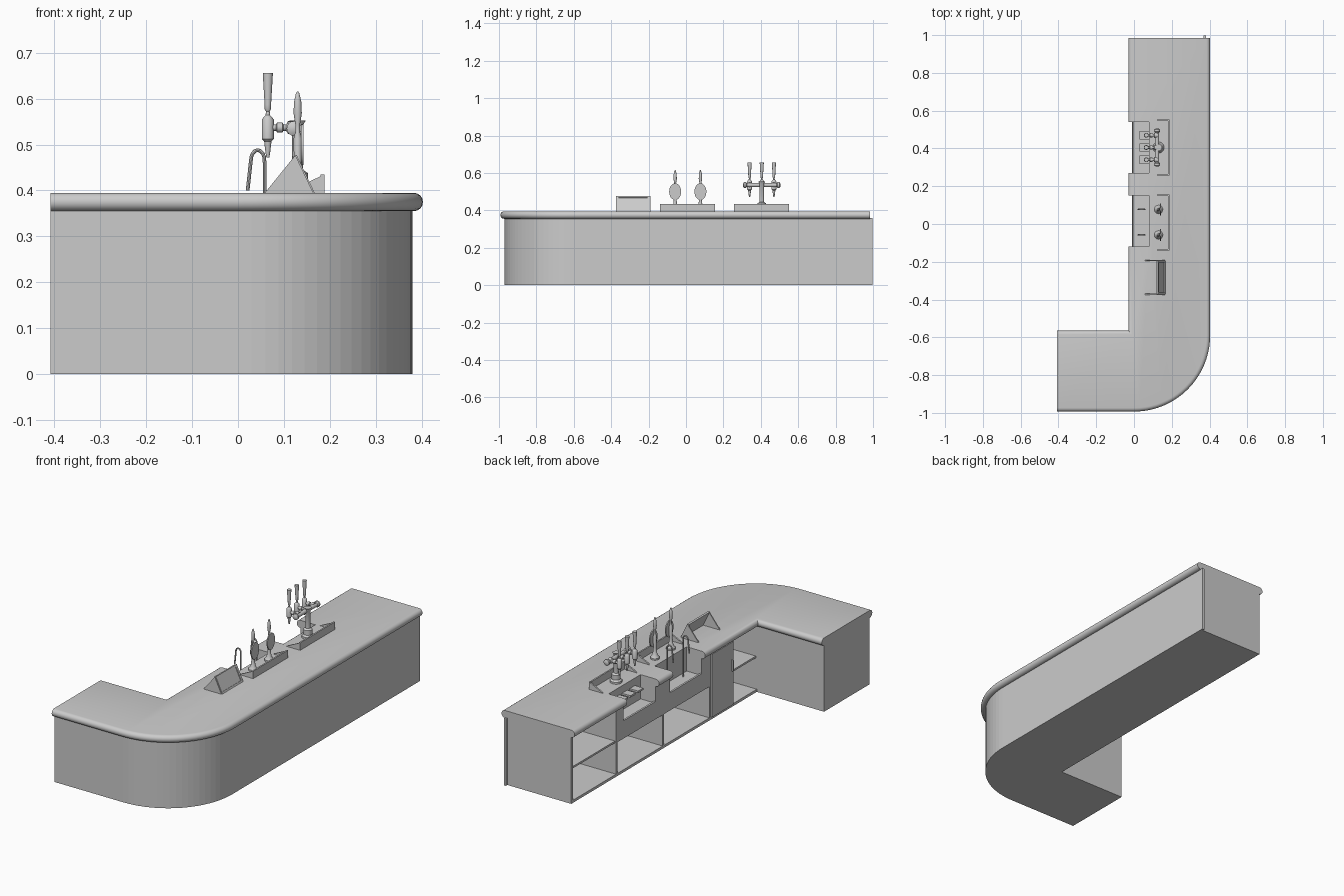
import bpy, bmesh, math
from mathutils import Matrix, Vector

if "Cube" in bpy.data.objects:
    bpy.data.objects.remove(bpy.data.objects["Cube"])

grey = bpy.data.materials.new("plain_grey")
grey.diffuse_color = (0.6, 0.6, 0.6, 1)
grey.use_nodes = True
grey.node_tree.nodes["Principled BSDF"].inputs["Base Color"].default_value = grey.diffuse_color


def finish(name, bm, smooth=False):
    bmesh.ops.recalc_face_normals(bm, faces=bm.faces)
    me = bpy.data.meshes.new(name)
    bm.to_mesh(me)
    bm.free()
    me.materials.append(grey)
    ob = bpy.data.objects.new(name, me)
    bpy.context.collection.objects.link(ob)
    if smooth:
        bpy.ops.object.select_all(action='DESELECT')
        ob.select_set(True)
        bpy.context.view_layer.objects.active = ob
        bpy.ops.object.shade_smooth_by_angle(angle=math.radians(35))
    return ob


def layers(name, rings, smooth=False):
    """Bridge stacked rings of points and cap both ends."""
    bm = bmesh.new()
    vs = [[bm.verts.new(p) for p in r] for r in rings]
    n = len(vs[0])
    for a, b in zip(vs, vs[1:]):
        for i in range(n):
            j = (i + 1) % n
            bm.faces.new((a[i], a[j], b[j], b[i]))
    bm.faces.new(vs[0][::-1])
    bm.faces.new(vs[-1])
    return finish(name, bm, smooth)


def box(name, x0, x1, y0, y1, z0, z1):
    pts = [(x0, y0), (x1, y0), (x1, y1), (x0, y1)]
    return layers(name, [[(x, y, z) for x, y in pts] for z in (z0, z1)])


def prism_y(name, pts, y0, y1):
    return layers(name, [[(x, y, z) for x, z in pts] for y in (y0, y1)])


def lathe(name, origin, prof, axis='Z', n=16, sx=1, sy=1):
    """Turn (radius, height) points about an axis through origin."""
    rot = {'Z': Matrix(), 'X': Matrix.Rotation(math.pi / 2, 4, 'Y'),
           'Y': Matrix.Rotation(-math.pi / 2, 4, 'X')}[axis]
    rings = [[Vector(origin) + rot @ Vector((sx * r * math.cos(t), sy * r * math.sin(t), h))
              for t in (2 * math.pi * i / n for i in range(n))] for r, h in prof]
    return layers(name, rings, True)


def tube(name, path, r, n=8):
    """Round pipe along a path lying in the XZ plane."""
    rings = []
    for i, p in enumerate(path):
        d = (Vector(path[min(i + 1, len(path) - 1)]) - Vector(path[max(i - 1, 0)])).normalized()
        u, v = Vector((0, 1, 0)), d.cross(Vector((0, 1, 0)))
        rings.append([Vector(p) + r * (math.cos(t) * u + math.sin(t) * v)
                      for t in (2 * math.pi * k / n for k in range(n))])
    return layers(name, rings, True)


CY = -0.59  # centre of the rounded outer corner


def outer(r, yend, n=20):
    arc = [(r * math.sin(a), CY - r * math.cos(a)) for a in (math.pi / 2 * i / n for i in range(n + 1))]
    return [(-0.408, CY - r)] + arc + [(r, yend)]


# countertop with half-round edges
rings = []
for k in range(9):
    a = -math.pi / 2 + math.pi * k / 8
    d = 0.02 * math.cos(a)
    pts = outer(0.383 + d, 0.985) + [(-0.01 - d, 0.985), (-0.01 - d, -0.585 + d), (-0.408, -0.585 + d)]
    rings.append([(x, y, 0.375 + 0.02 * math.sin(a)) for x, y in pts])
top = layers("countertop", rings, True)

SINKS = [(0.27, 0.54), (-0.12, 0.15)]
for y0, y1 in SINKS:
    cut = box("sink_cutter", -0.1, 0.08, y0, y1, 0.3, 0.45)
    cut.hide_render = True
    m = top.modifiers.new("sink_notch", 'BOOLEAN')
    m.operation = 'DIFFERENCE'
    m.solver = 'EXACT'
    m.object = cut
    bpy.context.view_layer.objects.active = top
    bpy.ops.object.modifier_apply(modifier=m.name)
    bpy.data.objects.remove(cut)

# curved outer skin and floor
skin = outer(0.38, 0.997) + outer(0.368, 0.997)[::-1]
layers("front_skin", [[(x, y, z) for x, y in skin] for z in (0, 0.358)])
floor = outer(0.375, 0.985) + [(-0.01, 0.985), (-0.01, -0.585), (-0.408, -0.585)]
layers("base_floor", [[(x, y, z) for x, y in floor] for z in (0, 0.014)])

# cabinet panels
box("end_panel", -0.01, 0.37, 0.97, 0.985, 0, 0.356)
box("return_inner_panel", -0.408, 0.37, -0.597, -0.585, 0, 0.356)
box("return_end_panel", -0.408, -0.396, -0.965, -0.585, 0, 0.356)
for y in (0.6, 0.205, -0.19, -0.38):
    box("divider", -0.01, 0.37, y - 0.006, y + 0.006, 0.01, 0.356)
box("shelf_left", -0.004, 0.37, 0.6, 0.975, 0.18, 0.19)
box("shelf_right", -0.004, 0.37, -0.59, -0.38, 0.18, 0.19)
box("cupboard_door", -0.018, -0.008, -0.375, -0.195, 0.015, 0.352)
box("door_handle", -0.028, -0.018, -0.365, -0.358, 0.2, 0.26)

# sinks with apron panels
for (y0, y1), (a, b) in zip(SINKS, [(0.205, 0.6), (-0.19, 0.205)]):
    box("apron", -0.009, 0.001, a, b, 0.18, 0.275)
    box("apron_side", -0.009, 0.001, a, y0, 0.275, 0.356)
    box("apron_side", -0.009, 0.001, y1, b, 0.275, 0.356)
    box("under_sink_shelf", -0.005, 0.37, a, b, 0.18, 0.19)
    box("sink_floor", 0, 0.09, y0 - 0.006, y1 + 0.006, 0.255, 0.265)
    box("sink_back", 0.08, 0.088, y0 - 0.006, y1 + 0.006, 0.26, 0.392)
    for y in (y0 - 0.006, y1):
        box("sink_side", 0, 0.085, y, y + 0.006, 0.26, 0.392)

# splash guards with sloping sides
for y0, y1 in ((0.257, 0.552), (-0.14, 0.155)):
    box("splash_back", 0.18, 0.188, y0, y1, 0.393, 0.435)
    for y in (y0, y1 - 0.008):
        prism_y("splash_side", [(0.1, 0.393), (0.188, 0.393), (0.188, 0.435)], y, y + 0.008)

# beer tower
TY = 0.405
lathe("tower_column", (0.13, TY, 0.393),
      [(0.03, 0), (0.03, 0.012), (0.022, 0.02), (0.022, 0.045), (0.012, 0.052), (0.012, 0.15), (0.018, 0.16)])
lathe("tower_crossbar", (0.122, TY, 0.535),
      [(0.008, -0.1), (0.016, -0.095), (0.016, -0.085), (0.011, -0.08), (0.011, 0.08),
       (0.016, 0.085), (0.016, 0.095), (0.008, 0.1)], 'Y')
for i in (-1, 0, 1):
    y = TY + 0.065 * i
    lathe("tap_shank", (0.065, y, 0.537),
          [(0.007, 0), (0.007, 0.018), (0.011, 0.02), (0.011, 0.032), (0.007, 0.034),
           (0.007, 0.04), (0.014, 0.044), (0.014, 0.06)], 'X')
    lathe("tap_body", (0.065, y, 0.472),
          [(0.003, 0), (0.005, 0.01), (0.008, 0.035), (0.013, 0.04), (0.013, 0.082), (0.009, 0.088),
           (0.005, 0.092), (0.004, 0.1), (0.007, 0.105), (0.007, 0.115), (0.011, 0.182), (0.011, 0.184)])
    box("glass_rest", 0.03, 0.08, y - 0.022, y + 0.022, 0.345, 0.355)

# hand pumps with oval badges and goosenecks
for y in (0.077, -0.058):
    lathe("pump_body", (0.13, y, 0.393),
          [(0.023, 0), (0.023, 0.01), (0.012, 0.025), (0.008, 0.06), (0.009, 0.12), (0.005, 0.135),
           (0.005, 0.15), (0.009, 0.175), (0.008, 0.2), (0.004, 0.218), (0.001, 0.223)])
    lathe("pump_badge", (0.137, y, 0.5), [(0.032, 0), (0.032, 0.006)], 'X', 24, 1.4, 1)
    path = [(0.058, y, 0.262), (0.058, y, 0.46)]
    path += [(0.043 + 0.015 * math.cos(a), y, 0.465 + 0.023 * math.sin(a))
             for a in (math.pi * i / 8 for i in range(1, 9))]
    tube("pump_gooseneck", path + [(0.021, y, 0.4)], 0.004)

# sloped menu stand
for y in (-0.375, -0.196):
    prism_y("stand_side", [(0.057, 0.393), (0.165, 0.393), (0.125, 0.477)], y, y + 0.006)
prism_y("stand_panel", [(0.157, 0.393), (0.163, 0.393), (0.124, 0.475), (0.118, 0.475)], -0.37, -0.195)


def slope(t):  # x, z along the panel face
    return 0.163 - 0.039 * t, 0.393 + 0.082 * t


for t0, t1, y0, y1 in ((0, 0.1, -0.37, -0.195), (0.9, 1, -0.37, -0.195),
                       (0.1, 0.9, -0.37, -0.36), (0.1, 0.9, -0.205, -0.195)):
    (xa, za), (xb, zb) = slope(t0), slope(t1)
    prism_y("stand_frame", [(xa, za), (xa + 0.004, za + 0.002), (xb + 0.004, zb + 0.002), (xb, zb)], y0, y1)
